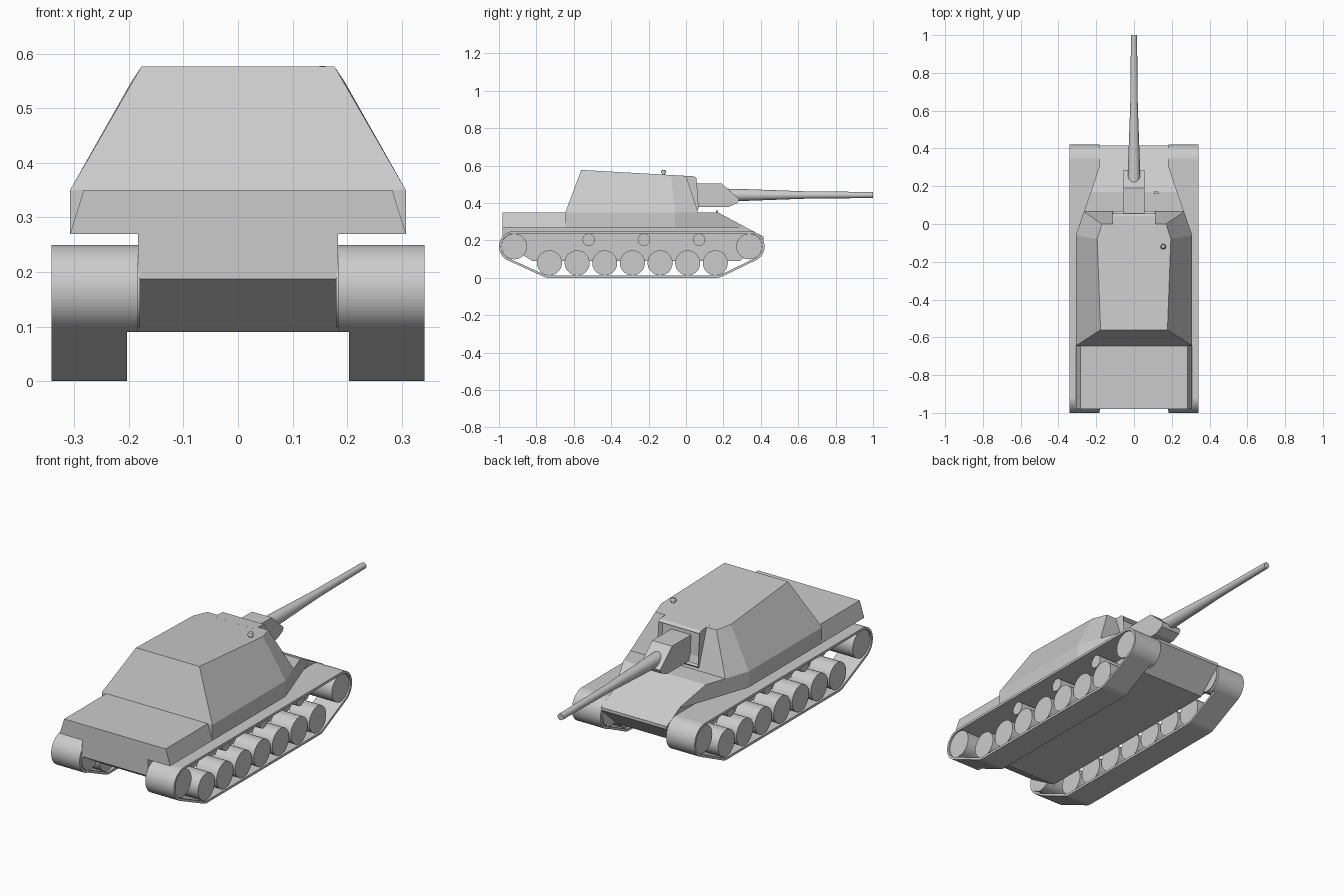
import bpy, bmesh
from math import sin, cos, pi
from mathutils import Vector

if "Cube" in bpy.data.objects:
    bpy.data.objects.remove(bpy.data.objects["Cube"])


def finish(name, bm):
    bmesh.ops.recalc_face_normals(bm, faces=bm.faces)
    mesh = bpy.data.meshes.new(name)
    bm.to_mesh(mesh)
    bm.free()
    obj = bpy.data.objects.new(name, mesh)
    bpy.context.collection.objects.link(obj)
    return obj


def loft_bm(rings, closed=False):
    """Skin equal-length rings; cap the ends, or join last ring to first."""
    bm = bmesh.new()
    rows = [[bm.verts.new(p) for p in ring] for ring in rings]
    n = len(rows[0])
    pairs = list(zip(rows, rows[1:]))
    if closed:
        pairs.append((rows[-1], rows[0]))
    for a, b in pairs:
        for i in range(n):
            j = (i + 1) % n
            bm.faces.new((a[i], a[j], b[j], b[i]))
    if not closed:
        bm.faces.new(rows[0])
        bm.faces.new(rows[-1])
    return bm


def loft(name, rings):
    return finish(name, loft_bm(rings))


def extrude(name, profile, w):
    """Side profile of (y, z) points extruded to half-width w."""
    return loft(name, [[(x, y, z) for y, z in profile] for x in (-w, w)])


def smooth(obj):
    bpy.ops.object.select_all(action='DESELECT')
    obj.select_set(True)
    bpy.context.view_layer.objects.active = obj
    bpy.ops.object.shade_smooth_by_angle()


def wheel(name, y, z, r, x0, x1, n=28):
    for side in (-1, 1):
        smooth(loft(name, [[(side * x, y + r * cos(2 * pi * i / n), z + r * sin(2 * pi * i / n))
                            for i in range(n)] for x in (x0, x1)]))


# Lower hull with sloped nose and tail
extrude("lower_hull", [(-.98, .187), (-.82, .09), (.29, .09), (.415, .205),
                       (.415, .22), (.17, .35), (-.98, .35)], .183)

# Rear engine deck
loft("engine_deck", [[(-.308, y, .27), (.308, y, .27), (.283, y, .35), (-.283, y, .35)]
                     for y in (-.98, -.62)])

# Tapering hull shoulders beside the glacis
loft("front_shoulders", [[(-w, y, .27), (w, y, .27), (w, y, t), (-w, y, t)]
                         for y, w, t in ((-.06, .308, .35), (.17, .229, .35), (.3, .185, .281))])


# Casemate: three mirrored outlines stacked
def outline(half):
    return half + [(-x, y, z) for x, y, z in reversed(half)]


base = [(.308, -.645), (.308, -.06), (.265, .065)]
loft("casemate", [outline([(x, y, .27) for x, y in base]),
                  outline([(x, y, .35) for x, y in base]),
                  outline([(.177, -.56, .577), (.195, -.08, .55), (.17, 0, .545)])])

# Mantlet frame with recessed front
frame = extrude("mantlet_frame", [(-.03, .36), (-.03, .547), (.043, .543), (.056, .533),
                                  (.068, .37), (.06, .36)], .115)
bm = bmesh.new()
bm.from_mesh(frame.data)
front = max((f for f in bm.faces if len(f.verts) == 4), key=lambda f: f.normal.y * f.calc_area())
bmesh.ops.inset_region(bm, faces=[front], thickness=.015)
bmesh.ops.translate(bm, verts=front.verts, vec=(0, -.02, 0))
bm.to_mesh(frame.data)
bm.free()

# Gun mantlet and tapered barrel
extrude("mantlet", [(.03, .38), (.03, .505), (.19, .505), (.285, .42), (.275, .4), (.23, .38)], .055)
smooth(loft("gun_barrel", [[(r * cos(2 * pi * i / 24), y, .443 + r * sin(2 * pi * i / 24))
                            for i in range(24)]
                           for y, r in ((.205, .034), (.3, .032), (.63, .02), (1, .016))]))

# Roof periscope and small glacis lamp
smooth(loft("periscope", [[(.155 + r * cos(pi * i / 8), -.12 + r * sin(pi * i / 8), z)
                           for i in range(16)]
                          for z, r in ((.545, .009), (.56, .009), (.56, .014),
                                       (.568, .014), (.575, .01), (.578, .004))]))
extrude("glacis_lamp", [(.16, .345), (.16, .36), (.172, .36), (.172, .345)], .012).location.x = .118

# Track loops: taut belts around the end wheels and outer road wheels
CIRCLES = [(-.918, .168, .082), (.338, .168, .082), (-.73, .08, .08), (.16, .08, .08)]
STEPS = 72


def belt_point(a, inset):
    d = Vector((cos(a), sin(a)))
    y, z, r = max(CIRCLES, key=lambda c: c[0] * d.x + c[1] * d.y + c[2])
    return y + (r - inset) * d.x, z + (r - inset) * d.y


def belt(x0, x1):
    rings = []
    for i in range(STEPS):
        a = 2 * pi * (i + .5) / STEPS
        o, n = belt_point(a, 0), belt_point(a, .012)
        rings.append([(x0, *o), (x1, *o), (x1, *n), (x0, *n)])
    return loft_bm(rings, closed=True)


for s in (-1, 1):
    finish("track", belt(s * .204, s * .342))
    # inner guard strip stops above the hull floor
    bm = belt(s * .1835, s * .204)
    bmesh.ops.bisect_plane(bm, geom=bm.verts[:] + bm.edges[:] + bm.faces[:],
                           plane_co=(0, 0, .09), plane_no=(0, 0, 1), clear_inner=True)
    finish("track_inner_strip", bm)

# Running gear
for i in range(7):
    wheel("road_wheel", -.73 + i * .1478, .08, .067, .215, .335)
for y in (-.918, .338):
    wheel("end_wheel", y, .168, .069, .18, .335)
for y in (-.52, -.225, .07):
    wheel("return_roller", y, .204, .033, .18, .3)
